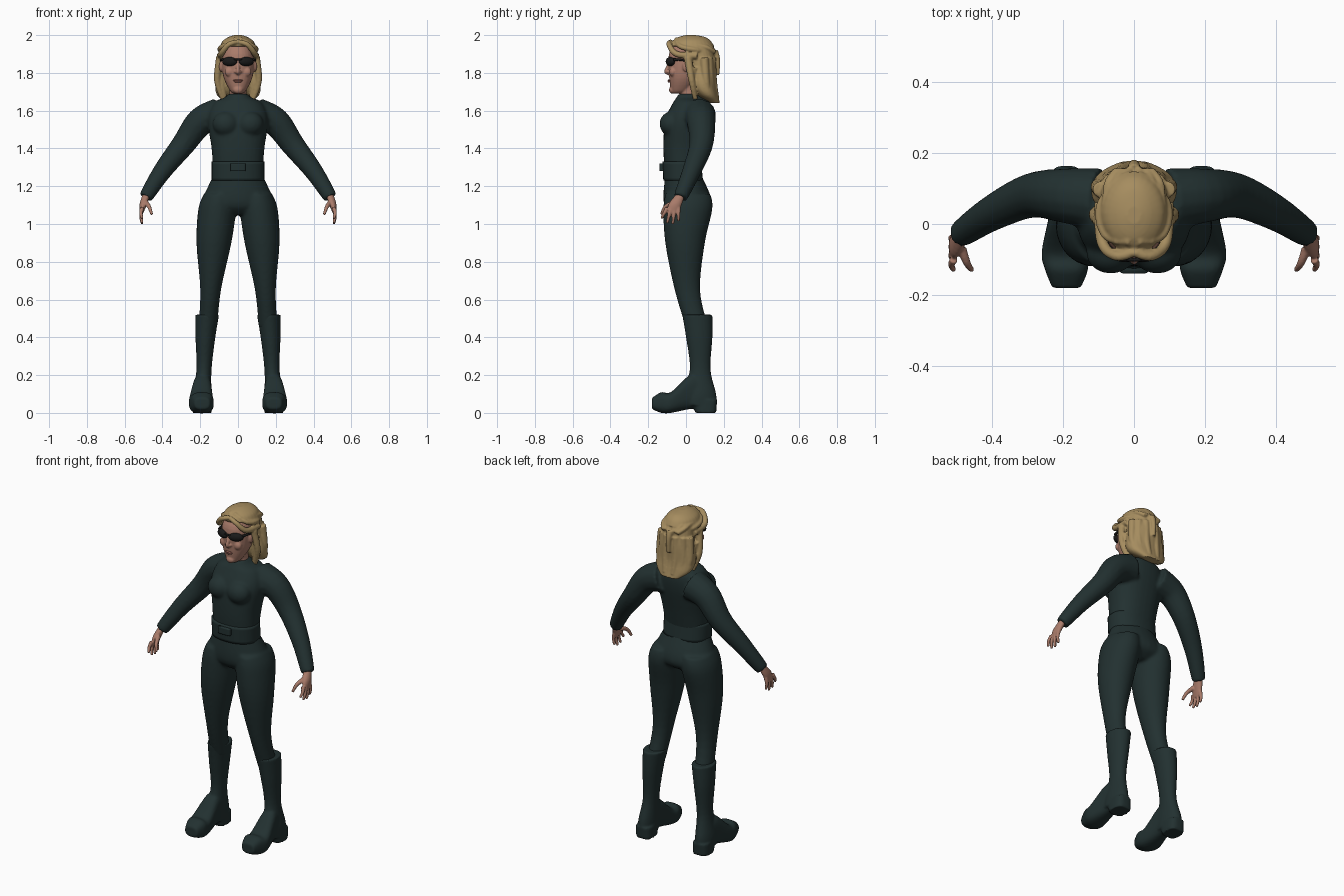
import bpy, bmesh, math
from mathutils import Vector, Matrix

default_cube = bpy.data.objects.get("Cube")
if default_cube:
    bpy.data.objects.remove(default_cube)


def material(name, red, green, blue):
    mat = bpy.data.materials.new(name)
    mat.use_nodes = True
    mat.diffuse_color = (red, green, blue, 1)
    shader = mat.node_tree.nodes["Principled BSDF"]
    shader.inputs["Base Color"].default_value = (red, green, blue, 1)
    shader.inputs["Roughness"].default_value = .7
    return mat


SUIT = material("dark green cloth", .016, .03, .03)
SKIN = material("skin", .4, .2, .145)
HAIR = material("blonde hair", .38, .265, .115)
LENS = material("black lens", .01, .01, .01)
LIPS = material("lips", .33, .13, .1)


def spline(rows, steps=5):
    """Catmull-Rom interpolation of number rows."""
    smooth = []
    for i in range(len(rows) - 1):
        before, start, end = rows[max(i - 1, 0)], rows[i], rows[i + 1]
        after = rows[min(i + 2, len(rows) - 1)]
        for k in range(steps):
            t = k / steps
            smooth.append([b + t / 2 * (c - a + t * (2 * a - 5 * b + 4 * c - d + t * (3 * (b - c) + d - a)))
                           for a, b, c, d in zip(before, start, end, after)])
    return smooth + [list(rows[-1])]


def bridge(bm, rings):
    loops = [[bm.verts.new(point) for point in ring] for ring in rings]
    for lower, upper in zip(loops, loops[1:]):
        for i in range(len(lower)):
            bm.faces.new((lower[i - 1], lower[i], upper[i], upper[i - 1]))
    bm.faces.new(loops[0])
    bm.faces.new(loops[-1])


def sides(paired):
    return (1, -1) if paired else (1,)


def loft(bm, rows, along_y=False, paired=True, power=2, count=28):
    """Rows hold position, inner x, outer x, low and high."""
    for side in sides(paired):
        rings = []
        for position, inner, outer, low, high in spline(rows):
            ring = []
            for i in range(count):
                angle = math.tau * i / count
                u, v = [math.copysign(abs(w) ** (2 / power), w) for w in (math.cos(angle), math.sin(angle))]
                x = side * (inner + outer + (outer - inner) * u) / 2
                across = (low + high + (high - low) * v) / 2
                ring.append((x, position, across) if along_y else (x, across, position))
            rings.append(ring)
        bridge(bm, rings)


def centred(bm, rows, power=2):
    """Rows hold height, half width, front and back."""
    loft(bm, [(z, -half, half, front, back) for z, half, front, back in rows], paired=False, power=power)


def tube(bm, path, start, end, paired=True, count=14):
    """Round sweep whose radius runs from start to end."""
    points = [Vector(point) for point in spline(path)]
    last = len(points) - 1
    for side in sides(paired):
        rings = []
        for i, point in enumerate(points):
            heading = points[min(i + 1, last)] - points[max(i - 1, 0)]
            turn = Vector((1, 0, 0)).rotation_difference(heading)
            radius = start + (end - start) * i / last
            ring = []
            for k in range(count):
                angle = math.tau * k / count
                spot = point + turn @ Vector((0, radius * math.cos(angle), radius * math.sin(angle)))
                ring.append((side * spot.x, spot.y, spot.z))
            rings.append(ring)
        bridge(bm, rings)


def ball(bm, centre, size, paired=False, turn=0):
    for side in sides(paired):
        place = Matrix.Translation((side * centre[0], centre[1], centre[2]))
        shape = Matrix.Rotation(side * turn, 4, "Z") @ Matrix.Diagonal((*size, 1))
        bmesh.ops.create_uvsphere(bm, u_segments=24, v_segments=14, radius=1, matrix=place @ shape)


def finish(name, bm, mat, voxel=0, softness=4):
    """Make the object; a voxel size fuses its shapes."""
    bmesh.ops.recalc_face_normals(bm, faces=bm.faces)
    mesh = bpy.data.meshes.new(name)
    bm.to_mesh(mesh)
    bm.free()
    mesh.materials.append(mat)
    obj = bpy.data.objects.new(name, mesh)
    bpy.context.collection.objects.link(obj)
    for face in mesh.polygons:
        face.use_smooth = True
    if voxel:
        fuse = obj.modifiers.new("Fuse", "REMESH")
        fuse.mode, fuse.voxel_size, fuse.use_smooth_shade = "VOXEL", voxel, True
        soften = obj.modifiers.new("Soften", "SMOOTH")
        soften.factor, soften.iterations = .5, softness


# Sweater: torso, bust and sleeves
bm = bmesh.new()
centred(bm, [(1.25, .13, -.11, .07), (1.4, .14, -.12, .1), (1.55, .16, -.11, .13),
             (1.64, .13, -.07, .13), (1.67, .07, -.05, .1), (1.69, .05, -.04, .07)], power=2.3)
ball(bm, (.065, -.08, 1.53), (.07, .06, .065), paired=True)
tube(bm, [(.1, .07, 1.58), (.2, .08, 1.54), (.29, .08, 1.42), (.4, .03, 1.28), (.49, -.03, 1.14)], .09, .037)
finish("sweater", bm, SUIT, .009, 6)

# Hem band and the pouch on it
bm = bmesh.new()
centred(bm, [(1.23, .14, -.12, .09), (1.33, .14, -.125, .08)], power=2.3)
finish("hem_band", bm, SUIT)
bm = bmesh.new()
centred(bm, [(1.28, .04, -.14, -.11), (1.32, .04, -.14, -.11)], power=5)
finish("front_pouch", bm, SUIT)

# Trousers: pelvis and legs
bm = bmesh.new()
centred(bm, [(1.26, .13, -.11, .08), (1.15, .18, -.12, .13), (1.09, .19, -.11, .13), (1.05, .14, -.07, .08)])
loft(bm, [(1.16, .02, .18, -.11, .13), (1.08, .01, .21, -.12, .14), (.9, .035, .22, -.11, .1),
          (.65, .09, .2, -.06, .075), (.45, .11, .21, 0, .12)])
finish("trousers", bm, SUIT, .009, 6)

# Boots: shaft, foot and heel block
bm = bmesh.new()
loft(bm, [(.52, .1, .225, -.02, .14), (.4, .12, .225, 0, .14), (.23, .14, .22, .02, .13),
          (.1, .14, .24, -.02, .16), (.04, .14, .24, -.02, .16)])
loft(bm, [(-.18, .15, .23, .02, .08), (-.13, .13, .25, 0, .11), (-.08, .13, .26, 0, .11),
          (.02, .14, .24, .02, .2), (.08, .14, .23, .02, .19)], along_y=True, power=2.8)
loft(bm, [(0, .14, .24, .05, .16), (.07, .14, .24, .03, .165)], power=3)
finish("boots", bm, SUIT, .007, 3)

# Hands: palm, four fanned fingers and a thumb
bm = bmesh.new()
loft(bm, [(1.17, .46, .5, -.04, 0), (1.11, .48, .52, -.09, -.02), (1.06, .5, .52, -.1, -.04)])
for finger, reach in enumerate((.045, .07, .075, .06)):
    knuckle = Vector((.507, -.1 + finger * .02, 1.085))
    tip = knuckle + Vector((0, (finger - 3) * .01, -reach - .01))
    bend = (knuckle + tip) / 2 + Vector((.007, 0, 0))
    tube(bm, [knuckle, bend, tip], .012, .007)
tube(bm, [(.485, -.07, 1.11), (.47, -.11, 1.09), (.456, -.13, 1.05)], .014, .007)
finish("hands", bm, SKIN, .004, 2)

# Head: skull, neck, nose, chin, cheeks and ears
bm = bmesh.new()
centred(bm, [(1.69, .02, -.07, -.02), (1.71, .045, -.08, .02), (1.79, .08, -.09, .08),
             (1.9, .083, -.09, .11), (1.97, .045, -.045, .06)], power=2.2)
centred(bm, [(1.64, .055, -.03, .07), (1.7, .045, -.03, .07), (1.76, .05, -.03, .07)])
tube(bm, [(0, -.08, 1.86), (0, -.105, 1.81), (0, -.09, 1.8)], .009, .012, paired=False)
ball(bm, (.01, -.095, 1.806), (.01, .01, .008), paired=True)
ball(bm, (0, -.073, 1.71), (.026, .017, .02))
ball(bm, (.045, -.07, 1.805), (.026, .018, .025), paired=True)
ball(bm, (.09, 0, 1.835), (.01, .018, .03), paired=True)
finish("head", bm, SKIN, .0045, 3)

# Mouth
bm = bmesh.new()
ball(bm, (0, -.09, 1.76), (.026, .007, .005))
ball(bm, (0, -.089, 1.753), (.02, .008, .005))
finish("lips", bm, LIPS)

# Sunglasses: two wrapped lenses, bridge and side arms
bm = bmesh.new()
ball(bm, (.044, -.083, 1.86), (.042, .02, .024), paired=True, turn=.4)
tube(bm, [(.02, -.1, 1.87), (-.02, -.1, 1.87)], .005, .005, paired=False)
tube(bm, [(.08, -.065, 1.87), (.09, -.03, 1.87), (.092, .01, 1.86)], .008, .004)
finish("sunglasses", bm, LENS)

# Hair: crown and back fall
bm = bmesh.new()
centred(bm, [(1.94, .096, -.09, .15), (1.97, .08, -.07, .13), (1.99, .05, -.04, .1), (2, .02, 0, .05)])
centred(bm, [(1.95, .09, -.03, .14), (1.84, .1, .01, .16), (1.74, .12, .02, .16),
             (1.68, .11, .06, .17), (1.64, .06, .13, .18)], power=2.2)
# Swept fringe, band round the back and front locks
tube(bm, [(0, -.08, 1.965), (.05, -.09, 1.95), (.09, -.05, 1.9), (.095, .06, 1.89)], .012, .018)
tube(bm, [(.01, -.05, 1.98), (.08, -.03, 1.94), (.09, .06, 1.92), (0, .155, 1.9)], .012, .015)
tube(bm, [(.095, .01, 1.88), (.11, .03, 1.76), (.08, .05, 1.66)], .022, .012)
tube(bm, [(.09, .04, 1.83), (.085, .04, 1.74), (.07, .05, 1.67)], .022, .01)
# Strands over the crown and down the back
for x in (.03, .065, .093):
    depth = .14 - 5 * x * x
    tube(bm, [(x, depth, 1.88), (x * 1.1, depth + .01, 1.75), (x * .9, depth + .025, 1.655 + x / 5)], .023, .016)
    tube(bm, [(x / 2, -.055, 1.975 - x * x), (x * .8, .03, 1.99 - 4.5 * x * x),
              (x * .8, .11, 1.96 - 3 * x * x), (x / 2, .15, 1.91)], .008, .013)
# Tied tail
tube(bm, [(0, .15, 1.915), (0, .165, 1.87), (0, .165, 1.79)], .02, .012, paired=False)
finish("hair", bm, HAIR, .005, 2)
